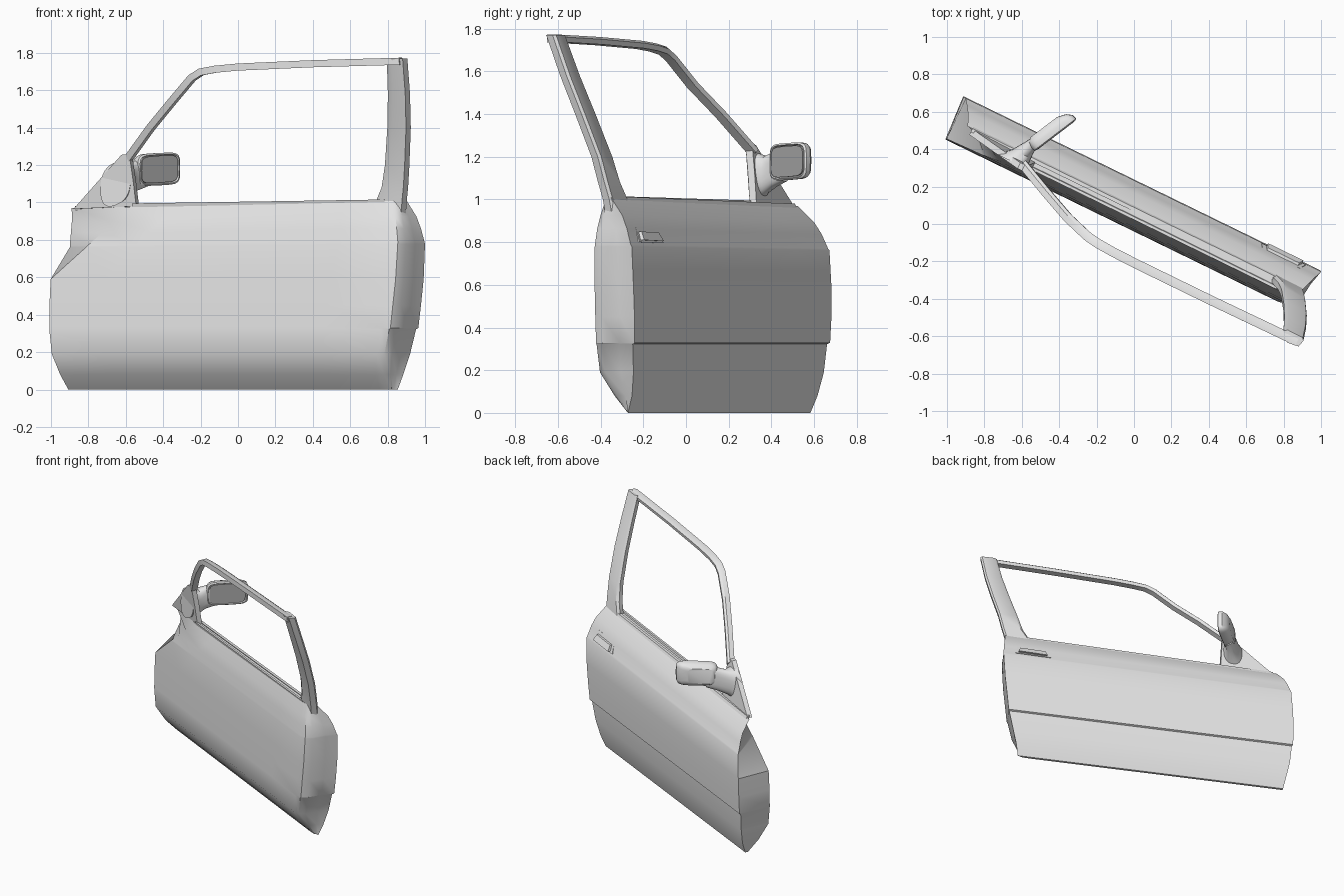
import bpy, bmesh, math
from mathutils import Vector

cube = bpy.data.objects.get("Cube")
if cube:
    bpy.data.objects.remove(cube)


def material(name, value):
    m = bpy.data.materials.new(name)
    m.use_nodes = True
    color = (value, value, value, 1)
    m.diffuse_color = color
    m.node_tree.nodes["Principled BSDF"].inputs["Base Color"].default_value = color
    return m


PAINT = material("light grey paint", 0.8)
GLASS = material("mirror grey", 0.42)
SWING = math.radians(26)
parts = []


def place(s, n, z):
    """Door space (along door, outward, up) to the swung-open position."""
    c, d = math.cos(SWING), math.sin(SWING)
    return Vector((c * s + d * n, c * n - d * s, z))


def loft(name, rings, mat=PAINT):
    """Skin a list of equal closed rings and cap both ends."""
    bm = bmesh.new()
    rows = [[bm.verts.new(p) for p in ring] for ring in rings]
    count = len(rows[0])
    for a, b in zip(rows, rows[1:]):
        for i in range(count):
            j = (i + 1) % count
            bm.faces.new((a[i], a[j], b[j], b[i]))
    bm.faces.new(rows[0][::-1])
    bm.faces.new(rows[-1])
    bmesh.ops.recalc_face_normals(bm, faces=bm.faces)
    mesh = bpy.data.meshes.new(name)
    bm.to_mesh(mesh)
    bm.free()
    mesh.materials.append(mat)
    ob = bpy.data.objects.new(name, mesh)
    bpy.context.collection.objects.link(ob)
    parts.append(ob)
    return ob


def slab(name, outline, thickness, mat=PAINT):
    """Thin plate from (s, n, z) corners, thickened inward."""
    return loft(name, [[place(s, n - t, z) for s, n, z in outline]
                       for t in (0, thickness)], mat)


# Door body: height, outer front, outer rear, outer depth, inner front, inner depth
body = [
    (0.00, -1.063, 0.887, 0.130, -1.063, 0.110),
    (0.08, -1.078, 0.905, 0.160, -1.075, 0.035),
    (0.19, -1.100, 0.935, 0.182, -1.092, -0.032),
    (0.322, -1.112, 0.965, 0.193, -1.105, -0.036),
    (0.328, -1.118, 0.972, 0.206, -1.105, -0.036),
    (0.45, -1.120, 0.985, 0.212, -1.105, -0.034),
    (0.59, -1.116, 1.000, 0.214, -1.100, -0.030),
    (0.77, -1.103, 1.010, 0.210, -0.890, -0.024),
    (0.78, -1.100, 1.010, 0.204, -0.880, -0.022),
    (0.85, -1.082, 1.000, 0.180, -0.800, -0.014),
    (0.91, -1.062, 0.988, 0.150, -0.730, 0.000),
    (0.99, -1.028, 0.965, 0.080, -0.635, 0.025),
]
rings = []
for z, front, rear, out, in_front, inn in body:
    depth = out - inn
    in_rear = rear - 0.10
    line = [(front + (rear - front) * i / 6, out) for i in range(7)]
    line += [(rear - 0.02, out - depth * 0.35), (rear - 0.03, out - depth * 0.75),
             (rear - 0.055, out - depth * 0.94)]
    line += [(in_rear + (in_front - in_rear) * i / 6, inn) for i in range(7)]
    tilt = 0.02 * max(0, (z - 0.6) / 0.4)
    rings.append([place(s, n, z + tilt * s) for s, n in line])
loft("door_body", rings)

# Belt seals along the window sill
slab("outer_belt_seal", [(-1.0, 0.092, 0.955), (0.95, 0.092, 0.99),
                         (0.95, 0.080, 1.015), (-1.0, 0.080, 0.98)], 0.02)
slab("inner_belt_seal", [(-0.64, 0.04, 0.97), (0.86, 0.04, 1.0),
                         (0.86, 0.035, 1.016), (-0.64, 0.035, 0.995)], 0.015)

# Window frame: front post and roof rail as one sweep
path = [(-0.665, 0.025, 1.23), (-0.49, -0.055, 1.40), (-0.328, -0.125, 1.54),
        (-0.19, -0.168, 1.665), (-0.13, -0.178, 1.697), (-0.04, -0.184, 1.712),
        (0.10, -0.187, 1.724), (0.55, -0.187, 1.742), (1.06, -0.182, 1.755)]
rings = []
for i, (s, n, z) in enumerate(path):
    a, b = path[max(i - 1, 0)], path[min(i + 1, len(path) - 1)]
    ds, dz = b[0] - a[0], b[2] - a[2]
    length = math.hypot(ds, dz)
    ps, pz = -dz / length, ds / length
    section = [(0.019, -0.025), (0.019, 0.010), (0.008, 0.026),
               (-0.016, 0.022), (-0.019, -0.025)]
    rings.append([place(s + ps * u, n + v, z + pz * u) for u, v in section])
loft("roof_rail", rings)

# Rear post: height, front edge, rear edge, depth
post = [(0.90, 0.79, 0.955, 0.075), (1.00, 0.785, 0.968, 0.062), (1.08, 0.83, 0.985, 0.045),
        (1.20, 0.862, 1.005, 0.02), (1.40, 0.908, 1.045, -0.045),
        (1.58, 0.943, 1.072, -0.11), (1.74, 0.968, 1.088, -0.175)]
rings = []
for z, a, b, n in post:
    lift = 0.03 if z > 1.7 else 0
    section = [(a, n + 0.012), (a + 0.02, n + 0.026), (b - 0.01, n + 0.024), (b, n + 0.01),
               (b - 0.01, n - 0.028), (a + 0.05, n - 0.036), (a + 0.012, n - 0.02)]
    rings.append([place(s, d, z + lift) for s, d in section])
loft("rear_post", rings)

# Corner plate in front of the window
slab("corner_plate", [(-1.0, 0.078, 0.965), (-0.62, 0.065, 0.98), (-0.632, 0.05, 1.12),
                      (-0.645, 0.03, 1.26), (-0.69, 0.028, 1.255)], 0.035)

# Mirror: rounded rings stacked behind the glass
CENTRE = Vector((-0.42, 0.475, 1.178))
ACROSS = Vector((0.796, 0.606, 0))
BACK = Vector((-0.606, 0.796, 0))


def rounded(centre, across, half_w, half_h, skew=0.0, power=0.4, count=24):
    ring = []
    for i in range(count):
        t = 2 * math.pi * i / count
        c, s = math.cos(t), math.sin(t)
        u = math.copysign(abs(c) ** power, c)
        v = math.copysign(abs(s) ** power, s)
        ring.append(centre + across * (half_w * u)
                    + Vector((0, 0, half_h * v + skew * u)))
    return ring


def mirror_ring(depth, shift, w, h):
    return rounded(CENTRE + BACK * depth + ACROSS * shift, ACROSS, w, h, 0.006)


loft("mirror_housing", [mirror_ring(0.006, 0, 0.128, 0.074), mirror_ring(-0.002, 0, 0.132, 0.079),
                        mirror_ring(0.004, 0, 0.142, 0.087), mirror_ring(0.03, -0.003, 0.141, 0.086),
                        mirror_ring(0.055, -0.012, 0.125, 0.076),
                        mirror_ring(0.072, -0.025, 0.09, 0.055)])
loft("mirror_glass", [mirror_ring(0.004, 0, 0.122, 0.072),
                      mirror_ring(-0.004, 0, 0.122, 0.072)], GLASS)

# Mirror arm flaring into the corner plate
ALONG = place(1, 0, 0)
loft("mirror_arm", [
    rounded(Vector((-0.655, 0.335, 1.10)), ALONG, 0.09, 0.115, 0.03, 0.8),
    rounded(Vector((-0.60, 0.375, 1.115)), ALONG, 0.055, 0.09, 0.0, 0.8),
    rounded(Vector((-0.555, 0.415, 1.14)), BACK, -0.035, 0.082, 0.0, 0.7),
    rounded(Vector((-0.49, 0.465, 1.165)), BACK, -0.03, 0.08, 0.0, 0.6)])

# Door handle: backing plate and pull grip
slab("handle_plate", [(0.66, 0.207, 0.795), (0.92, 0.207, 0.80),
                      (0.90, 0.176, 0.872), (0.68, 0.176, 0.865)], 0.02)
slab("handle_grip", [(0.69, 0.222, 0.805), (0.90, 0.222, 0.81),
                     (0.885, 0.200, 0.850), (0.70, 0.200, 0.845)], 0.03)

# Shade curved parts smoothly, keep creases
bpy.ops.object.select_all(action="DESELECT")
for ob in parts:
    ob.select_set(True)
bpy.context.view_layer.objects.active = parts[0]
bpy.ops.object.shade_smooth_by_angle(angle=math.radians(35))
